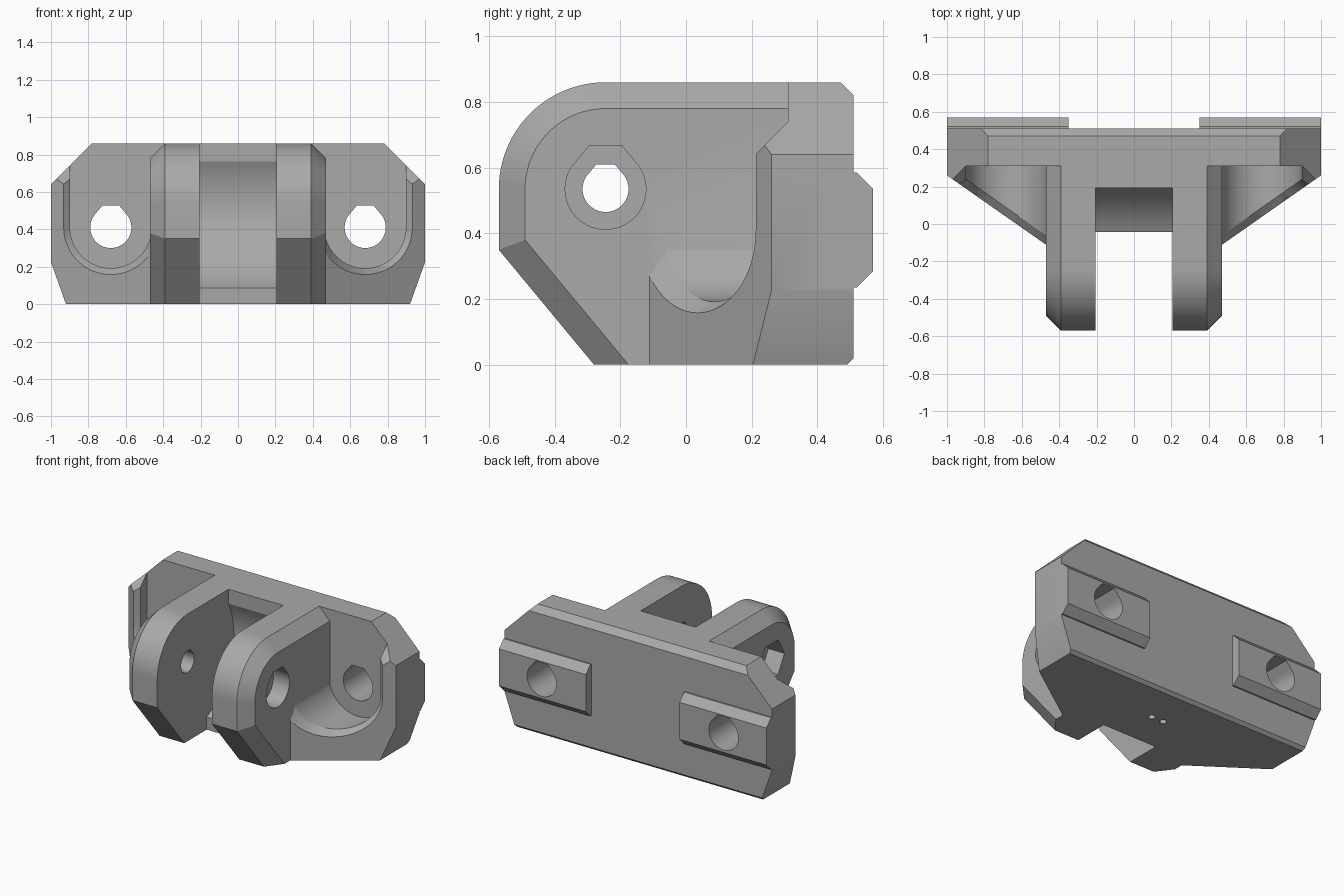
import bpy
import bmesh
from math import sin, cos, radians, atan2, tan, pi

cube = bpy.data.objects.get("Cube")
if cube:
    bpy.data.objects.remove(cube, do_unlink=True)

grey = bpy.data.materials.new("mid_grey")
grey.use_nodes = True
grey.diffuse_color = (0.4, 0.4, 0.4, 1)
grey.node_tree.nodes["Principled BSDF"].inputs["Base Color"].default_value = (0.4, 0.4, 0.4, 1)


def loft(name, loops):
    """Closed solid through matching loops of points."""
    bm = bmesh.new()
    rings = [[bm.verts.new(p) for p in loop] for loop in loops]
    n = len(rings[0])
    for a, b in zip(rings, rings[1:]):
        for i in range(n):
            j = (i + 1) % n
            bm.faces.new((a[i], a[j], b[j], b[i]))
    bm.faces.new(rings[0])
    bm.faces.new(rings[-1])
    bmesh.ops.recalc_face_normals(bm, faces=bm.faces)
    mesh = bpy.data.meshes.new(name)
    bm.to_mesh(mesh)
    bm.free()
    mesh.materials.append(grey)
    ob = bpy.data.objects.new(name, mesh)
    bpy.context.collection.objects.link(ob)
    return ob


def prism(name, pts, axis, lo, hi):
    """Extrude a 2D profile along one axis."""
    place = {"x": lambda u, v, d: (d, u, v),
             "y": lambda u, v, d: (u, d, v),
             "z": lambda u, v, d: (u, v, d)}[axis]
    return loft(name, [[place(u, v, d) for u, v in pts] for d in (lo, hi)])


def arc(cu, cv, r, start, end, n=24):
    angles = [radians(start + (end - start) * i / n) for i in range(n + 1)]
    return [(cu + r * cos(t), cv + r * sin(t)) for t in angles]


def flat_top_hole(cu, cv, r):
    w = r * tan(pi / 8)
    return arc(cu, cv, r, 135, 405, 40) + [(cu + w, cv + r * 1.06), (cu - w, cv + r * 1.06)]


def combine(target, other, operation):
    mod = target.modifiers.new(operation.lower(), "BOOLEAN")
    mod.operation = operation
    mod.solver = "EXACT"
    mod.object = other
    bpy.ops.object.select_all(action="DESELECT")
    bpy.context.view_layer.objects.active = target
    target.select_set(True)
    bpy.ops.object.modifier_apply(modifier=mod.name)
    bpy.data.objects.remove(other, do_unlink=True)


def cut(target, cutter):
    combine(target, cutter, "DIFFERENCE")


SIDES = (-1, 1)
PIVOT = (-0.245, 0.535)
SCREW = (0.68, 0.41)


def slope_y(x):
    """Front of the tapering body at a given distance from the middle."""
    return 0.26 + (x - 1) * 0.7


# Tapered body, trimmed to the front and side outlines
body = prism("bracket", [(-1, 0.51), (-1, 0.26), (-0.47, slope_y(0.47)),
                         (0.47, slope_y(0.47)), (1, 0.26), (1, 0.51)], "z", 0, 0.86)
corners = [(0.92, 0), (1, 0.225), (1.2, 0.225), (1.2, -0.1), (0.884, -0.1)]
top_corner = [(0.73, 0.91), (1.05, 0.59), (1.2, 0.59), (1.2, 0.91)]
for s in SIDES:
    for shape in (corners, top_corner):
        cut(body, prism("corner_cutter", [(s * u, v) for u, v in shape], "y", -1, 1))
cut(body, prism("edge_cutter", [(0.45, 0.88), (0.53, 0.80), (0.6, 0.88)], "x", -2, 2))
cut(body, prism("edge_cutter", [(0.48, -0.01), (0.52, 0.03), (0.52, -0.01)], "x", -2, 2))

# Screw pockets with a bevelled lip
for s in SIDES:
    def pocket(r):
        u = arc(*SCREW, r, 180, 360, 32)
        return [(0.38, 1), (0.38, 0.41)] + u + [(SCREW[0] + r, 1)]

    inner, outer = pocket(0.218), pocket(0.252)
    wide = pocket(0.286)
    cut(body, prism("pocket_cutter", [(s * u, v) for u, v in inner], "y", 0.31, -1))
    cut(body, loft("lip_cutter", [
        [(s * u, slope_y(u) + 0.05, v) for u, v in inner],
        [(s * u, slope_y(u), v) for u, v in outer],
        [(s * u, slope_y(u) - 0.05, v) for u, v in wide]]))
    cut(body, prism("wall_top_cutter", [(0.31, 0.74), (0.31, 1), (-0.2, 1), (-0.2, 0.23)],
                    "x", s * 0.8, s * 1.1))

# Curved hollow between the arms
radius = 0.493
low = atan2(0.08 - PIVOT[1], -0.04 - PIVOT[0]) * 180 / pi
high = atan2(0.76 - PIVOT[1], 0.19 - PIVOT[0]) * 180 / pi
hollow = [(-1, -0.1), (-0.04, -0.1)] + arc(*PIVOT, radius, low, high, 40) + [(0.19, 1), (-1, 1)]
cut(body, prism("hollow_cutter", hollow, "x", -0.3, 0.3))


# Pair of rounded arms, bevelled on the outside
def arm_outline(r, knee_z, toe_y):
    return ([(0.4, 0), (0.4, PIVOT[1] + r)] + arc(*PIVOT, r, 90, 180)
            + [(PIVOT[0] - r, knee_z), (toe_y, 0)])


full = arm_outline(0.325, 0.35, -0.28)
inset = arm_outline(0.245, 0.38, -0.175)
for s in SIDES:
    arm = loft("arm", [[(s * x, y, z) for y, z in outline]
                       for x, outline in ((0.205, full), (0.39, full), (0.47, inset))])
    # Keep the bevel from reaching into the back plate
    combine(body, arm, "UNION")

# Rear locating rails
rail = [(0.45, 0.235), (0.52, 0.235), (0.57, 0.285), (0.57, 0.535), (0.52, 0.585), (0.45, 0.585)]
for s in SIDES:
    combine(body, prism("rail", rail, "x", s * 0.35, s * 1.0), "UNION")

# Pivot hole, round recess on the left, six-sided recess on the right
cut(body, prism("pivot_cutter", flat_top_hole(*PIVOT, 0.07), "x", -1, 1))
cut(body, prism("recess_cutter", flat_top_hole(*PIVOT, 0.123), "x", 0.35, 1))
cut(body, prism("hex_cutter", arc(*PIVOT, 0.135, 0, 300, 5), "x", -1, -0.35))

# Screw holes and two pin holes underneath
for s in SIDES:
    cut(body, prism("screw_cutter", flat_top_hole(s * SCREW[0], SCREW[1], 0.11), "y", 0.2, 1))
    cut(body, prism("pin_cutter", arc(s * 0.045, 0.22, 0.022, 0, 345, 23), "z", -0.1, 0.3))

body.select_set(True)
bpy.context.view_layer.objects.active = body
bpy.ops.object.shade_smooth_by_angle(angle=radians(25))
